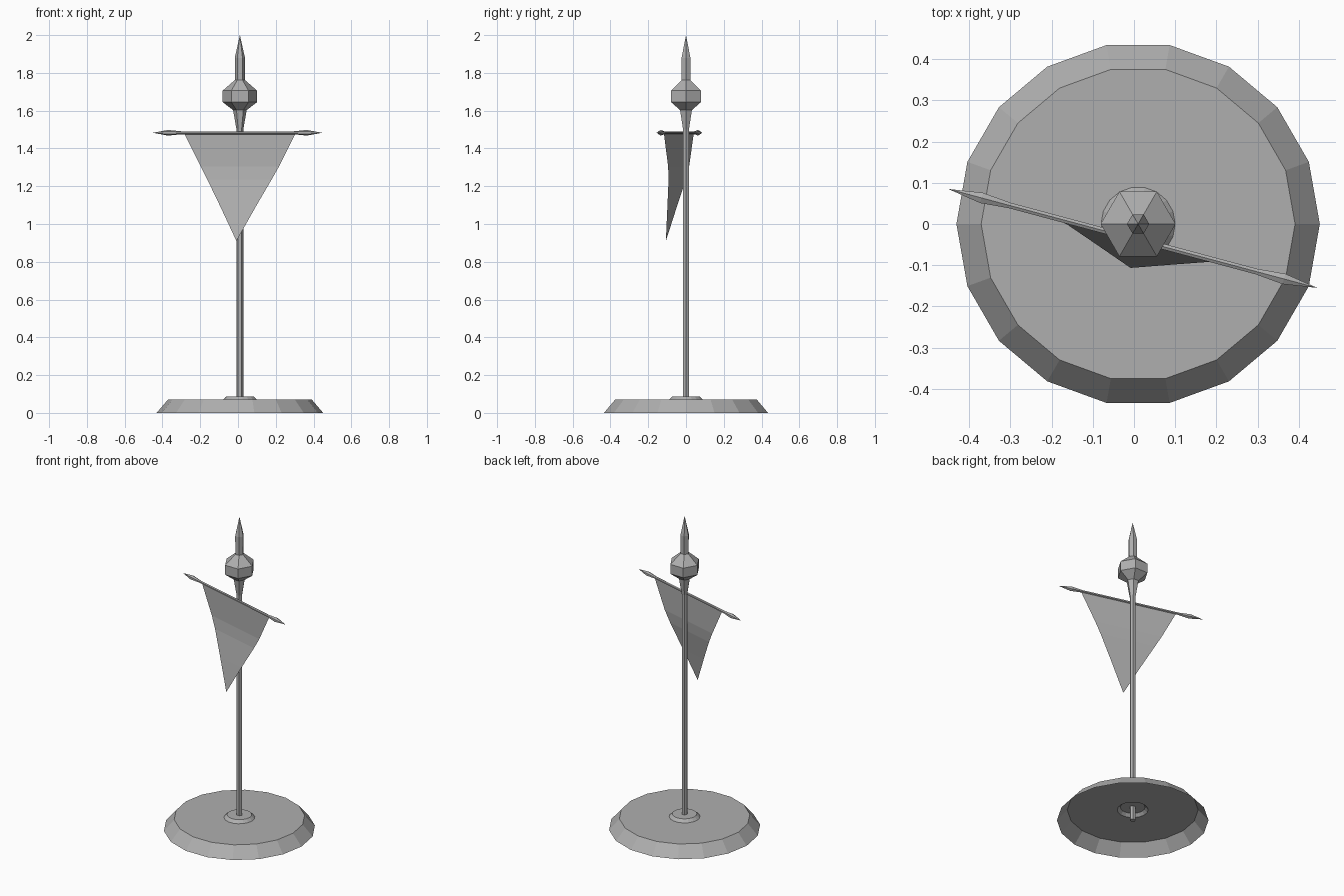
import bpy, bmesh, math
from mathutils import Matrix

if "Cube" in bpy.data.objects:
    bpy.data.objects.remove(bpy.data.objects["Cube"])

# Dark grey shared by every part
grey = bpy.data.materials.new("dark_grey")
grey.diffuse_color = (0.43, 0.43, 0.43, 1)
grey.use_nodes = True
grey.node_tree.nodes["Principled BSDF"].inputs["Base Color"].default_value = grey.diffuse_color


def make_object(name, bm):
    mesh = bpy.data.meshes.new(name)
    bm.to_mesh(mesh)
    bm.free()
    mesh.materials.append(grey)
    obj = bpy.data.objects.new(name, mesh)
    bpy.context.collection.objects.link(obj)
    return obj


def lathe(name, profile, sides, matrix, cap_start=False, cap_end=False):
    """Revolve (radius, height) points around local z; radius 0 makes a point."""
    bm = bmesh.new()
    rings = []
    for r, z in profile:
        if r == 0:
            rings.append([bm.verts.new((0, 0, z))] * sides)
        else:
            rings.append([bm.verts.new((r * math.cos(2 * math.pi * i / sides),
                                        r * math.sin(2 * math.pi * i / sides), z))
                          for i in range(sides)])
    for a, b in zip(rings, rings[1:]):
        for i in range(sides):
            j = (i + 1) % sides
            bm.faces.new(list(dict.fromkeys((a[i], a[j], b[j], b[i]))))
    if cap_start:
        bm.faces.new(rings[0][::-1])
    if cap_end:
        bm.faces.new(rings[-1])
    bm.transform(matrix)
    return make_object(name, bm)


axis = Matrix.Translation((0.01, 0, 0))

# Base shell, open underneath, with a small collar around the pole
lathe("base", [(0.441, 0), (0.381, 0.07), (0.09, 0.07), (0.072, 0.088)], 18, axis, cap_end=True)

# Pole
lathe("pole", [(0.018, 0), (0.018, 1.5)], 6, axis, cap_start=True)

# Finial: socket, faceted knob and spear tip
lathe("finial", [(0.018, 1.5), (0.036, 1.603), (0.091, 1.645), (0.091, 1.706),
                 (0.026, 1.763), (0.027, 1.88), (0, 2.0)], 6, axis)

# Crossbar with spear-shaped ends, turned 15 degrees
turn = Matrix.Rotation(math.radians(-15), 4, 'Z')
half = [(0, 0.464), (0.015, 0.38), (0.008, 0.31)]
profile = [(r, -z) for r, z in half] + [(r, z) for r, z in reversed(half)]
lathe("crossbar", profile, 6,
      Matrix.Translation((-0.003, -0.035, 1.483)) @ turn @ Matrix.Rotation(math.pi / 2, 4, 'Y'))

# Pennant: rows of (height, half width, forward sag), ending in a point
rows = [(1.485, 0.308, 0), (1.305, 0.215, 0.001), (1.235, 0.176, 0.009), (1.09, 0.096, 0.037)]
bm = bmesh.new()
edges = [[bm.verts.new((s * w, -sag, z)) for s in (-1, 1)] for z, w, sag in rows]
tip = bm.verts.new((0, -0.071, 0.91))
for a, b in zip(edges, edges[1:]):
    bm.faces.new((a[0], b[0], b[1], a[1]))
bm.faces.new((edges[-1][0], tip, edges[-1][1]))
bm.transform(Matrix.Translation((0.01, -0.038, 0)) @ turn)
make_object("pennant", bm)
